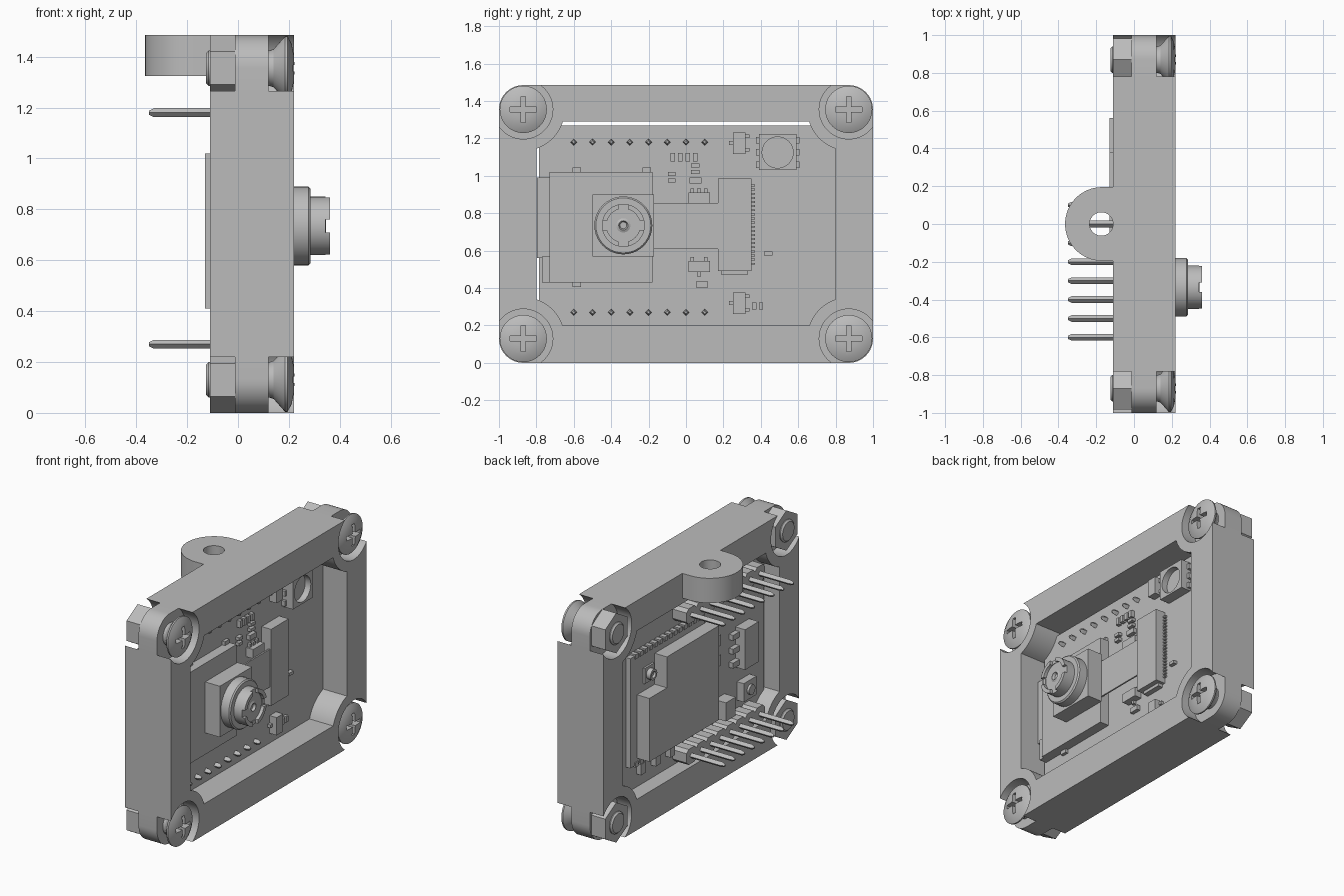
import bpy, bmesh
from math import sin, cos, pi, atan2, radians
from mathutils import Vector

if "Cube" in bpy.data.objects:
    bpy.data.objects.remove(bpy.data.objects["Cube"])

grey = bpy.data.materials.new("plain_grey")
grey.use_nodes = True
colour = (0.5, 0.5, 0.5, 1)
grey.diffuse_color = colour
grey.node_tree.nodes["Principled BSDF"].inputs["Base Color"].default_value = colour


def finish(name, bm):
    bmesh.ops.recalc_face_normals(bm, faces=bm.faces)
    mesh = bpy.data.meshes.new(name)
    bm.to_mesh(mesh)
    bm.free()
    mesh.materials.append(grey)
    ob = bpy.data.objects.new(name, mesh)
    bpy.context.collection.objects.link(ob)
    return ob


def activate(ob):
    bpy.ops.object.select_all(action='DESELECT')
    ob.select_set(True)
    bpy.context.view_layer.objects.active = ob


def smooth(ob):
    activate(ob)
    bpy.ops.object.shade_smooth_by_angle(angle=radians(30))
    return ob


def prism(name, pts, a, b, axis='x'):
    """Extrude an outline: (y, z) along x, or (x, y) along z."""
    place = (lambda p, d: (d, p[0], p[1])) if axis == 'x' else (lambda p, d: (p[0], p[1], d))
    bm = bmesh.new()
    ends = [[bm.verts.new(place(p, d)) for p in pts] for d in (a, b)]
    for ring in ends:
        bm.faces.new(ring)
    n = len(pts)
    for i in range(n):
        j = (i + 1) % n
        bm.faces.new((ends[0][i], ends[0][j], ends[1][j], ends[1][i]))
    return finish(name, bm)


def arc(cy, cz, r, start, end, n=12):
    return [(cy + r * cos(radians(start + (end - start) * i / n)),
             cz + r * sin(radians(start + (end - start) * i / n))) for i in range(n + 1)]


def circle(cy, cz, r, n=40, turn=0):
    return arc(cy, cz, r, turn, turn + 360, n)[:-1]


def rect(y0, y1, z0, z1):
    return [(y0, z0), (y1, z0), (y1, z1), (y0, z1)]


def box(name, x0, x1, y0, y1, z0, z1):
    return prism(name, rect(y0, y1, z0, z1), x0, x1)


def chip(name, y, z, w, h, x0, x1):
    return box(name, x0, x1, y - w / 2, y + w / 2, z - h / 2, z + h / 2)


def lathe(name, profile, y, z, n=40):
    """Revolve (radius, x) points about an x-parallel axis."""
    bm = bmesh.new()
    rings = [[bm.verts.new((x, *p)) for p in circle(y, z, r, n)] for r, x in profile]
    for a, b in zip(rings, rings[1:]):
        for i in range(n):
            j = (i + 1) % n
            bm.faces.new((a[i], a[j], b[j], b[i]))
    bm.faces.new(rings[0])
    bm.faces.new(rings[-1])
    return smooth(finish(name, bm))


def cut(ob, *cutters):
    for c in cutters:
        c.hide_render = True
        activate(ob)
        m = ob.modifiers.new("cut", 'BOOLEAN')
        m.operation, m.solver, m.object = 'DIFFERENCE', 'EXACT', c
        bpy.ops.object.modifier_apply(modifier=m.name)
        bpy.data.objects.remove(c)
    return smooth(ob)


# Frame: rounded outline, opening with corner bosses, screw and nut recesses
LOW, HIGH, SIDE = 0.13, 1.355, 0.87
corners = [(SIDE, HIGH), (-SIDE, HIGH), (-SIDE, LOW), (SIDE, LOW)]
outline, opening = [], []
for k, (cy, cz) in enumerate(corners):
    outline += arc(cy, cz, 0.13, 90 * k, 90 * k + 90)
    wall_y = 0.8 if cy > 0 else -0.8
    wall_z = 1.29 if cz > 1 else 0.2
    dy, dz = wall_y - cy, wall_z - cz
    reach = 0.21
    on_y = (wall_y, cz + (-reach if cz > 1 else reach))
    on_z = (cy + (-reach if cy > 0 else reach), wall_z)
    first, last = (on_y, on_z) if k % 2 == 0 else (on_z, on_y)
    a0, a1 = [atan2(p[1] - cz, p[0] - cy) * 180 / pi for p in (first, last)]
    a1 = a0 + (a1 - a0 + 180) % 360 - 180
    opening += arc(cy, cz, (Vector(on_y) - Vector((cy, cz))).length, a0, a1)
frame = prism("frame", outline, -0.11, 0.22)
cutters = [prism("opening_cutter", opening, -0.3, 0.4)]
for cy, cz in corners:
    cutters.append(prism("head_recess", circle(cy, cz, 0.158, 48), 0.12, 0.3))
    cutters.append(prism("nut_recess", circle(cy, cz, 0.158, 48), -0.3, -0.012))
cut(frame, *cutters)

# Mounting tab with an eye
tab = prism("mounting_tab", [(-0.11, -0.195)] + arc(-0.17, 0, 0.195, 270, 90, 32)
            + [(-0.11, 0.195)], 1.325, 1.485, 'z')
cut(tab, prism("eye_cutter", circle(-0.173, 0, 0.062), 1.2, 1.6, 'z'))

# Screws and nuts
for cy, cz in corners:
    head = lathe("screw_head", [(0.065, 0.11), (0.075, 0.14), (0.126, 0.185), (0.126, 0.195),
                                (0.095, 0.211), (0.05, 0.22), (0.01, 0.222)], cy, cz)
    cut(head, chip("slot", cy, cz, 0.14, 0.026, 0.17, 0.3),
        chip("slot", cy, cz, 0.026, 0.14, 0.17, 0.3))
    lathe("screw_shaft", [(0.06, -0.125), (0.07, -0.115), (0.07, 0.13)], cy, cz)
    prism("nut", circle(cy, cz, 0.13, 6, 30), -0.11, -0.012)

# Circuit board
BACK, FACE = -0.01, 0.05
box("circuit_board", BACK, FACE, -0.785, 0.8, 0.2, 1.27)

# Pin headers
for z in (0.27, 1.18):
    for i in range(8):
        y = -0.6 + 0.1 * i
        c, h = 0.03, 0.05
        block = [(y - h, z - c), (y - c, z - h), (y + c, z - h), (y + h, z - c),
                 (y + h, z + c), (y + c, z + h), (y - c, z + h), (y - h, z + c)]
        prism("header_block", block, -0.11, BACK)
        lathe("header_pin", [(0.008, -0.35), (0.0175, -0.33), (0.0175, 0.075), (0.008, 0.09)],
              y, z, 4).rotation_euler = (0, 0, 0)

# Card slot and card
box("card_slot", FACE, 0.115, -0.73, -0.18, 0.43, 1.02)
box("card_slot_lip", FACE, 0.1, -0.77, -0.72, 0.43, 0.57)
box("memory_card", FACE + 0.015, 0.09, -0.797, -0.6, 0.56, 0.99)
for y, z in ((-0.585, 1.03), (-0.21, 1.03), (-0.585, 0.42), (-0.21, 0.455)):
    chip("slot_tab", y, z, 0.045, 0.03, FACE, 0.07)

# Camera: base, barrel, notched lens ring
CY, CZ = -0.335, 0.735
chip("camera_base", CY, CZ, 0.33, 0.33, 0.115, 0.22)
lathe("camera_barrel", [(0.155, 0.21), (0.155, 0.277), (0.147, 0.285)], CY, CZ)
lens = lathe("camera_lens", [(0.115, 0.28), (0.115, 0.361)], CY, CZ)
ring_cut = prism("ring_cutter", circle(CY, CZ, 0.09), 0.34, 0.5)
hole_cut = lathe("hole_cutter", [(0.018, 0.31), (0.04, 0.345), (0.04, 0.5)], CY, CZ)
cut(lens, ring_cut, hole_cut, chip("notch", CY, CZ, 0.4, 0.05, 0.343, 0.5),
    chip("notch", CY, CZ, 0.05, 0.4, 0.343, 0.5))
lathe("lens_nose", [(0.038, 0.3), (0.038, 0.34), (0.025, 0.346), (0.018, 0.33)], CY, CZ)

# Ribbon cable and its connector
box("ribbon_cable", 0.1, 0.11, -0.2, 0.2, 0.61, 0.855)
box("ribbon_connector", FACE, 0.118, 0.17, 0.35, 0.49, 0.985)
box("connector_foot", FACE, 0.085, 0.19, 0.33, 0.47, 0.5)
for i in range(20):
    chip("connector_contact", 0.36, 0.53 + 0.022 * i, 0.02, 0.01, FACE, 0.065)

# Flash lamp
lamp = box("flash_lamp", FACE, 0.12, 0.39, 0.59, 1.03, 1.225)
cut(lamp, prism("lamp_cutter", circle(0.49, 1.125, 0.083), 0.08, 0.3))
for y in (0.383, 0.597):
    for z in (1.06, 1.125, 1.19):
        chip("lamp_contact", y, z, 0.02, 0.035, FACE, 0.075)

# Transistors with three legs
for y, z in ((0.285, 1.175), (0.285, 0.32)):
    chip("transistor", y, z, 0.065, 0.115, FACE, 0.1)
    for ly, lz in ((-0.042, 0), (0.042, 0.036), (0.042, -0.036)):
        chip("transistor_leg", y + ly, z + lz, 0.024, 0.02, FACE, 0.07)
for z, d in ((0.515, 1), (0.88, -1)):
    chip("transistor", 0.07, z, 0.115, 0.06, FACE, 0.1)
    for ly, lz in ((0, -0.04), (0.036, 0.04), (-0.036, 0.04)):
        chip("transistor_leg", 0.07 + ly, z + (lz if d > 0 else abs(lz)), 0.02, 0.024, FACE, 0.07)

# Small front parts
small = [(y, 1.1, 0.025, 0.045) for y in (-0.07, -0.03, 0.01, 0.05)]
small += [(0.05, z, 0.045, 0.02) for z in (1.02, 1.055)]
small += [(-0.075, z, 0.04, 0.02) for z in (0.975, 1.01)]
small += [(y, 0.305, 0.022, 0.038) for y in (0.365, 0.4)]
small += [(0.05, 0.975, 0.065, 0.032), (0.085, 0.42, 0.065, 0.032), (0.44, 0.585, 0.045, 0.02)]
for y, z, w, h in small:
    chip("small_part", y, z, w, h, FACE, 0.075)

# Radio module on the back: board, stepped shield, aerial socket, solder pads
box("module_board", -0.042, BACK, -0.13, 0.63, 0.37, 1.08)
prism("module_shield", [(-0.15, 0.41), (0.56, 0.41), (0.56, 0.82), (0.38, 0.82),
                        (0.38, 1.02), (-0.15, 1.02)], -0.13, -0.04)
chip("aerial_base", 0.45, 0.92, 0.1, 0.1, -0.055, -0.04)
lathe("aerial_socket", [(0.035, -0.05), (0.035, -0.085), (0.02, -0.085), (0.02, -0.07)],
      0.45, 0.92, 24)
for z in (0.375, 1.075):
    for i in range(14):
        chip("solder_pad", -0.08 + 0.05 * i, z, 0.03, 0.03, -0.048, BACK)

# Regulator, button and small back parts
chip("regulator", -0.56, 0.72, 0.14, 0.26, -0.08, BACK)
chip("regulator_tab", -0.66, 0.72, 0.06, 0.12, -0.03, BACK)
for z in (0.63, 0.72, 0.81):
    chip("regulator_leg", -0.46, z, 0.07, 0.035, -0.04, BACK)
chip("button_body", -0.57, 0.43, 0.13, 0.12, -0.06, BACK)
lathe("button_cap", [(0.032, -0.05), (0.032, -0.075)], -0.57, 0.43, 24)
chip("capacitor", -0.33, 0.4, 0.1, 0.12, -0.09, BACK)
for y, z in ((-0.27, 0.72), (-0.27, 0.85), (0.35, 0.32), (0.2, 0.32), (0.5, 0.32)):
    chip("small_part", y, z, 0.045, 0.07, -0.045, BACK)
